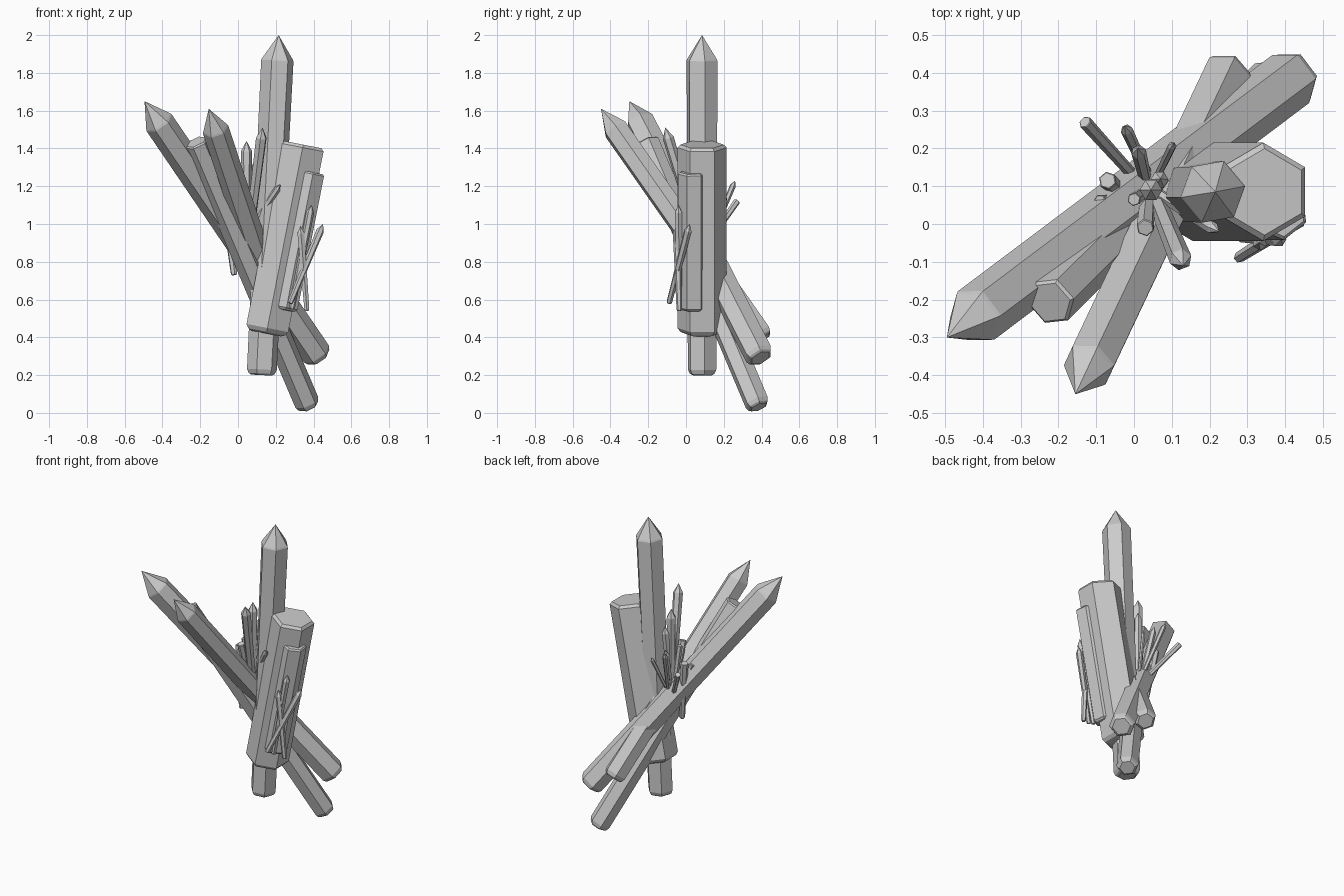
import bpy, math
from mathutils import Vector


def crystal(name, base, top, r, r_base=None, tip=0.13, rot=0, flat=False, foot=0.03):
    """Hexagonal prism from base to top with a chamfered foot and a pointed or flat end."""
    base, top = Vector(base), Vector(top)
    r_base = r_base or r
    length = (top - base).length
    axis = (top - base).normalized()
    u = (Vector((1, 0, 0)) - axis * axis.x).normalized()
    v = axis.cross(u)
    # (distance along axis, radius) of each ring
    rings = [(0, r_base * 0.7), (foot * 0.3, r_base * 0.88), (foot, r_base)]
    if flat:
        rings += [(length - r * 0.12, r), (length, r * 0.88)]
    else:
        rings += [(length - tip, r), (length - tip * 0.93, r * 0.95)]
    verts, faces = [], []
    for d, rad in rings:
        for i in range(6):
            a = math.radians(rot + 60 * i)
            verts.append(base + axis * d + (u * math.cos(a) + v * math.sin(a)) * rad)
    faces.append(tuple(reversed(range(6))))
    for k in range(len(rings) - 1):
        for i in range(6):
            j = (i + 1) % 6
            faces.append((k * 6 + i, k * 6 + j, k * 6 + 6 + j, k * 6 + 6 + i))
    last = (len(rings) - 1) * 6
    if flat:
        faces.append(tuple(range(last, last + 6)))
    else:
        verts.append(top)
        for i in range(6):
            faces.append((last + i, last + (i + 1) % 6, len(verts) - 1))
    mesh = bpy.data.meshes.new(name)
    mesh.from_pydata(verts, [], faces)
    mesh.update()
    ob = bpy.data.objects.new(name, mesh)
    bpy.context.collection.objects.link(ob)
    return ob


# Large crystals
crystal("tall_crystal", (0.125, 0.085, 0.20), (0.215, 0.085, 2.0), 0.087, 0.08, 0.135, 10)
crystal("thick_crystal", (0.15, 0.085, 0.42), (0.345, 0.085, 1.42), 0.13, rot=30, flat=True)
crystal("side_crystal", (0.243, 0.033, 0.545), (0.388, 0.033, 1.275), 0.076, rot=38, flat=True, foot=0.015)
crystal("long_left_crystal", (0.43, 0.395, 0.29), (-0.495, -0.30, 1.65), 0.08, tip=0.15, rot=15)
crystal("front_crystal", (0.25, 0.405, 0.39), (-0.155, -0.45, 1.61), 0.07, tip=0.14, rot=10)
crystal("blunt_crystal", (0.375, 0.385, 0.03), (-0.222, -0.207, 1.435), 0.067, rot=15, flat=True)

# Spray of small crystals growing through the long crystal: base, tip, radius, flat end
spray = [
    ((0.045, 0.09, 0.80), (0.045, 0.09, 1.44), 0.030, False),
    ((0.04, 0.11, 0.78), (0.13, -0.11, 1.51), 0.030, False),
    ((0.00, 0.12, 0.88), (0.225, -0.02, 1.21), 0.018, False),
    ((0.05, 0.12, 0.80), (-0.20, -0.05, 1.25), 0.024, False),
    ((0.06, 0.08, 0.80), (-0.025, 0.26, 1.23), 0.016, False),
    ((0.06, 0.06, 0.82), (-0.13, 0.27, 1.12), 0.018, True),
    ((0.03, 0.06, 0.78), (0.105, 0.215, 1.15), 0.012, False),
    ((0.04, 0.08, 0.78), (0.01, 0.20, 1.22), 0.020, False),
    ((-0.02, 0.07, 0.73), (-0.07, 0.115, 1.12), 0.024, True),
    ((0.05, 0.08, 0.70), (-0.09, 0.06, 1.10), 0.018, True),
    ((0.05, 0.10, 0.70), (0.00, 0.065, 1.20), 0.018, True),
    ((0.04, 0.11, 0.78), (0.03, -0.01, 1.20), 0.024, True),
    ((0.04, 0.08, 0.80), (0.07, 0.12, 1.33), 0.024, False),
]
for n, (b, t, r, flat) in enumerate(spray):
    crystal(f"spray_crystal_{n + 1}", b, t, r, r * 0.75, r * 1.9, 20 * n, flat, 0.01)

# Three needles on the face of the side crystal
needles = [
    ((0.285, -0.035, 0.55), (0.39, -0.04, 1.10)),
    ((0.275, -0.09, 0.58), (0.45, 0.02, 1.00)),
    ((0.365, -0.035, 0.54), (0.33, -0.05, 0.99)),
]
for n, (b, t) in enumerate(needles):
    crystal(f"needle_crystal_{n + 1}", b, t, 0.021, 0.015, 0.04, 15 * n, False, 0.01)
